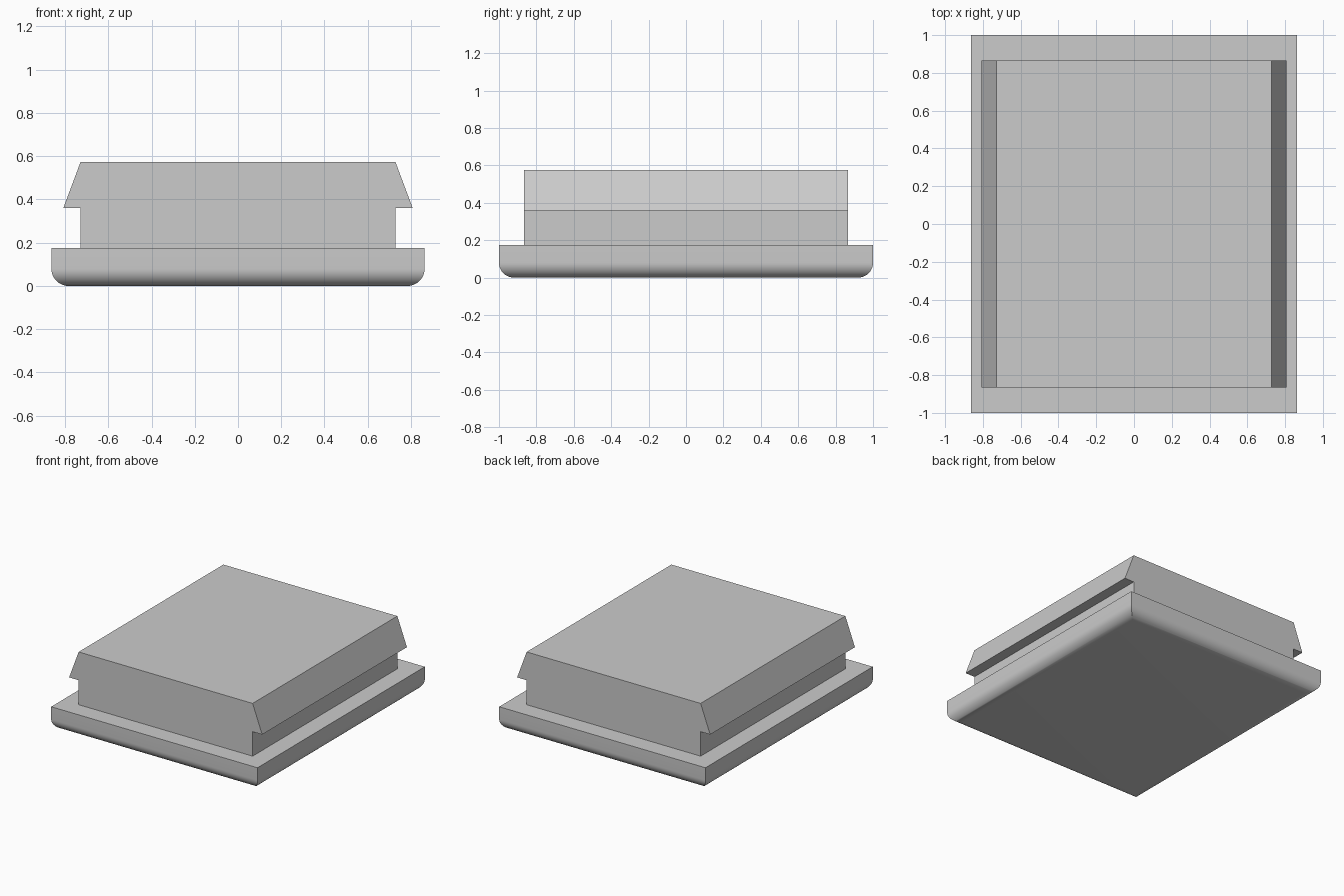
import bpy, bmesh, math

cube = bpy.data.objects.get("Cube")
if cube:
    bpy.data.objects.remove(cube, do_unlink=True)

# Single grey material
grey = bpy.data.materials.new("light_grey")
grey.use_nodes = True
color = (0.6, 0.6, 0.6, 1)
grey.diffuse_color = color
grey.node_tree.nodes["Principled BSDF"].inputs["Base Color"].default_value = color


def loft(name, rings):
    """Skin a closed solid through matching rings of points and cap both ends."""
    bm = bmesh.new()
    loops = [[bm.verts.new(p) for p in ring] for ring in rings]
    n = len(loops[0])
    for a, b in zip(loops, loops[1:]):
        for i in range(n):
            j = (i + 1) % n
            bm.faces.new((a[i], a[j], b[j], b[i]))
    bm.faces.new(loops[0][::-1])
    bm.faces.new(loops[-1])
    bmesh.ops.recalc_face_normals(bm, faces=bm.faces)
    mesh = bpy.data.meshes.new(name)
    bm.to_mesh(mesh)
    bm.free()
    mesh.materials.append(grey)
    obj = bpy.data.objects.new(name, mesh)
    bpy.context.collection.objects.link(obj)
    return obj


# Base plate: rounded lower edges meeting in mitred corners
half_x, half_y, base_top, radius, steps = 0.863, 1.0, 0.175, 0.08, 12
sections = []
for k in range(steps + 1):
    t = math.pi / 2 * k / steps
    sections.append((radius * (1 - math.sin(t)), radius * (1 - math.cos(t))))
sections.append((0, base_top))
corners = ((-1, -1), (1, -1), (1, 1), (-1, 1))
base = loft("base_plate", [
    [(sx * (half_x - inset), sy * (half_y - inset), z) for sx, sy in corners]
    for inset, z in sections])

# Raised block: neck with an overhanging sloped lip on each side
right_side = [(0.728, base_top), (0.728, 0.36), (0.808, 0.36), (0.728, 0.574)]
profile = right_side + [(-x, z) for x, z in reversed(right_side)]
block = loft("raised_block", [[(x, y, z) for x, z in profile]
                              for y in (-0.865, 0.865)])

# Smooth the rounded edge, keep the mitres and corners sharp
bpy.ops.object.select_all(action="DESELECT")
base.select_set(True)
bpy.context.view_layer.objects.active = base
bpy.ops.object.shade_smooth_by_angle(angle=math.radians(30))
